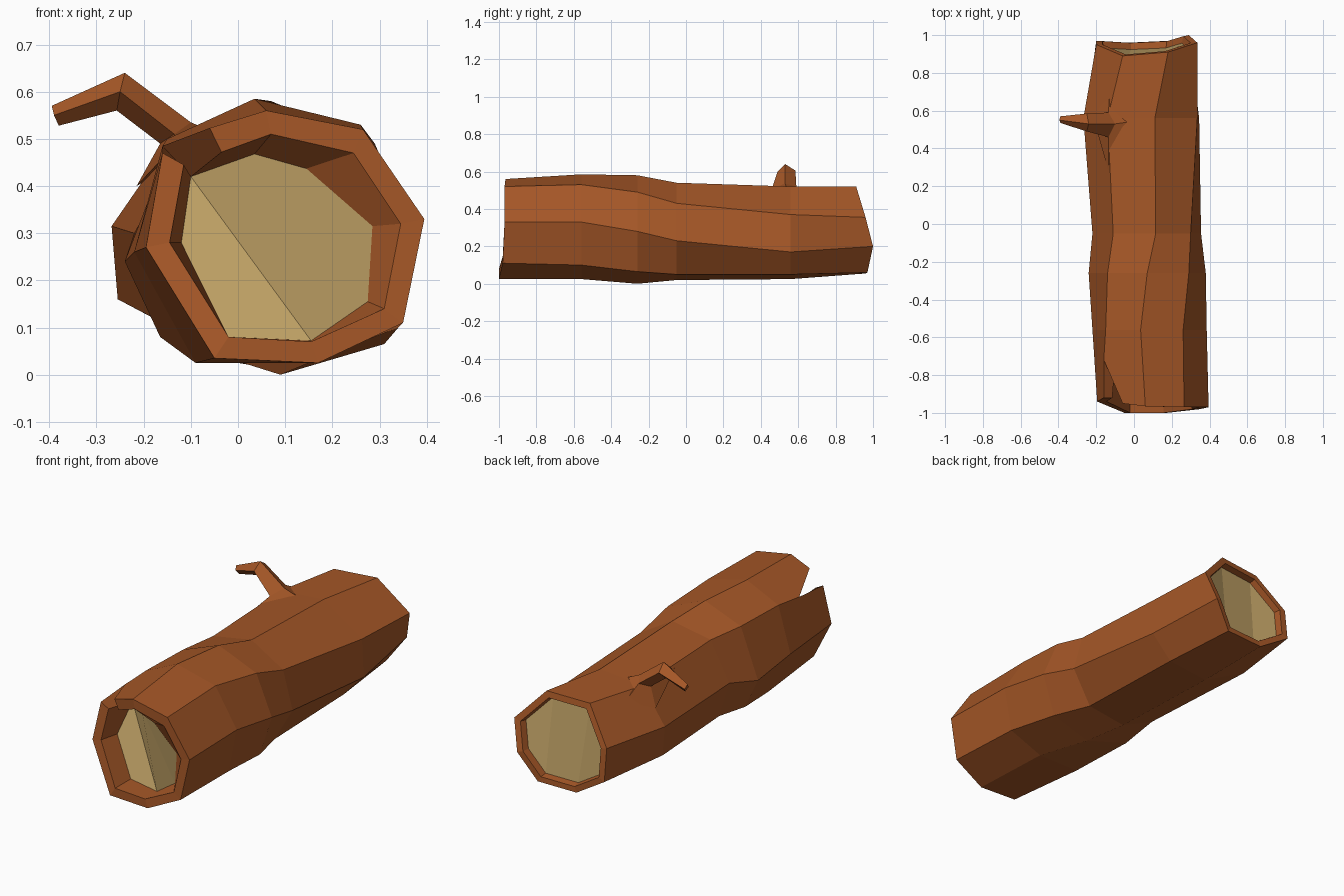
import bpy, bmesh
from mathutils import Vector

if "Cube" in bpy.data.objects:
    bpy.data.objects.remove(bpy.data.objects["Cube"])


def material(name, rgb):
    m = bpy.data.materials.new(name)
    m.diffuse_color = (*rgb, 1)
    m.use_nodes = True
    m.node_tree.nodes["Principled BSDF"].inputs["Base Color"].default_value = m.diffuse_color
    return m


bark = material("bark brown", (0.376, 0.095, 0.020))
wood = material("pale cut wood", (0.520, 0.355, 0.130))


def finish(bm, name):
    bmesh.ops.recalc_face_normals(bm, faces=bm.faces[:])
    me = bpy.data.meshes.new(name)
    bm.to_mesh(me)
    bm.free()
    me.materials.append(bark)
    me.materials.append(wood)
    ob = bpy.data.objects.new(name, me)
    bpy.context.collection.objects.link(ob)
    return ob


# Eight-sided log sections, clockwise from the top: end rings as x, y, z
front = [(.06, -.965, .56), (.265, -.97, .52), (.395, -.97, .33), (.35, -.98, .11),
         (.17, -1, .025), (-.05, -1, .035), (-.195, -.94, .27), (-.16, -.92, .47)]
back = [(.18, .91, .52), (.335, .96, .355), (.29, 1, .20), (.19, .97, .06),
        (-.03, .96, .055), (-.20, .97, .16), (-.20, .95, .33), (-.06, .89, .51)]
# Middle rings as x, z at a fixed y
middle = {
    -.56: [(.035, .585), (.26, .53), (.385, .33), (.34, .10),
           (.15, .025), (-.09, .025), (-.22, .26), (-.15, .50)],
    -.26: [(.07, .58), (.29, .49), (.38, .28), (.31, .065),
           (.09, .0), (-.165, .08), (-.24, .24), (-.14, .50)],
    -.05: [(.115, .54), (.30, .43), (.355, .23), (.25, .05),
           (.03, .02), (-.16, .11), (-.22, .30), (-.11, .50)],
    .56: [(.11, .52), (.335, .37), (.345, .17), (.23, .05),
          (0, .025), (-.255, .16), (-.268, .315), (-.14, .50)],
}
# Hollow front end: inner rim and recessed cut face
front_rim = [(.07, -.965, .51), (.245, -.97, .47), (.345, -.97, .32), (.31, -.98, .14),
             (.155, -1, .07), (-.02, -1, .08), (-.145, -.94, .28), (-.115, -.92, .445)]
front_cut = [(.035, -.86, .468), (.145, -.91, .437), (.285, -.92, .315), (.275, -.92, .155),
             (.155, -.90, .072), (-.02, -.87, .08), (-.12, -.84, .28), (-.10, -.74, .42)]

bm = bmesh.new()


def ring(points):
    return [bm.verts.new(p) for p in points]


def face(*verts, mat=0):
    bm.faces.new(verts).material_index = mat


def band(a, b, sides=range(8)):
    for k in sides:
        j = (k + 1) % 8
        face(a[k], a[j], b[j], b[k])


# Bark tube
f = ring(front)
mids = [ring([(x, y, z) for x, z in pts]) for y, pts in middle.items()]
b = ring(back)
tube = mids + [b]
band(f, tube[0], range(6))
for lo, hi in zip(tube, tube[1:]):
    band(lo, hi)

# Front rim, inner wall and the split in its upper left
rim, cut = ring(front_rim), ring(front_cut)
band(f, rim, range(7))
band(rim, cut, range(7))
split, lip, lip_in = ring([(-.16, -.72, .485), (-.06, -.95, .523), (-.035, -.95, .472)])
face(f[6], f[7], split, tube[0][7], tube[0][6])
face(lip, f[0], tube[0][0], tube[0][7], split)
face(f[7], split, cut[7], rim[7])
face(split, lip, lip_in, cut[7])
face(lip, f[0], rim[0], lip_in)
face(lip_in, rim[0], cut[0], cut[7])
for ids in [(4, 5, 6, 7), (0, 3, 4, 7), (0, 1, 2, 3)]:
    face(*[cut[i] for i in ids], mat=1)

# Back rim and shallow cut face
c = sum((Vector(p) for p in back), Vector()) / 8
rim_b = ring([c + (Vector(p) - c) * .87 for p in back])
cut_b = ring([c + (Vector(p) - c) * .84 - Vector((0, .035, 0)) for p in back])
band(b, rim_b)
band(rim_b, cut_b)
for ids in [(4, 5, 6, 7), (0, 3, 4, 7), (0, 1, 2, 3)]:
    face(*[cut_b[i] for i in ids], mat=1)
finish(bm, "hollow_log")

# Broken branch: flared root, neck, elbow and tip
bm = bmesh.new()
rings = [ring(r) for r in [
    [(-.03, .54, .505), (-.13, .70, .46), (-.215, .56, .40), (-.135, .28, .485)],
    [(-.10, .53, .535), (-.135, .59, .52), (-.165, .53, .49), (-.135, .46, .51)],
    [(-.24, .53, .64), (-.25, .585, .605), (-.257, .535, .56), (-.25, .49, .60)],
    [(-.395, .55, .57), (-.39, .57, .55), (-.38, .55, .528), (-.39, .535, .55)]]]
for lo, hi in zip(rings, rings[1:]):
    for k in range(4):
        face(lo[k], lo[k - 1], hi[k - 1], hi[k])
face(*rings[-1])
face(*rings[0])
finish(bm, "branch")
